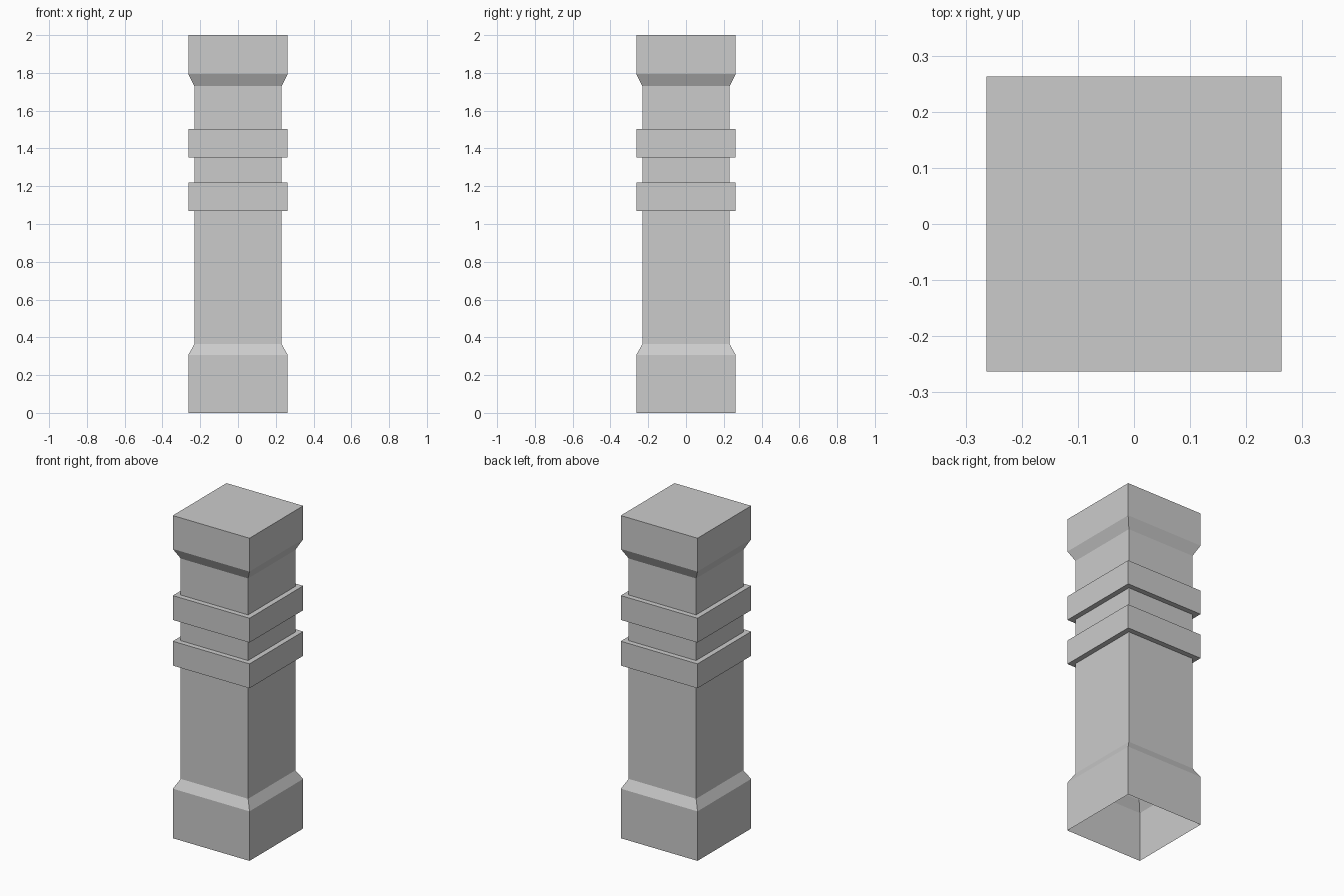
import bpy
import bmesh

cube = bpy.data.objects.get("Cube")
if cube:
    bpy.data.objects.remove(cube, do_unlink=True)

stone = bpy.data.materials.new("stone grey")
stone.use_nodes = True
stone.diffuse_color = (0.6, 0.6, 0.6, 1)
stone.node_tree.nodes["Principled BSDF"].inputs["Base Color"].default_value = (0.6, 0.6, 0.6, 1)

WIDE, SHAFT = 0.263, 0.231  # half widths


def square_loft(name, profile, cap_top=False):
    """Stack square rings of (half width, height) and skin them."""
    bm = bmesh.new()
    rings = [[bm.verts.new((sx * w, sy * w, z))
              for sx, sy in ((-1, -1), (1, -1), (1, 1), (-1, 1))]
             for w, z in profile]
    for low, high in zip(rings, rings[1:]):
        for i in range(4):
            j = (i + 1) % 4
            bm.faces.new((low[i], low[j], high[j], high[i]))
    if cap_top:
        bm.faces.new(rings[-1])
    mesh = bpy.data.meshes.new(name)
    bm.to_mesh(mesh)
    bm.free()
    mesh.materials.append(stone)
    obj = bpy.data.objects.new(name, mesh)
    bpy.context.collection.objects.link(obj)
    return obj


# Hollow base, open underneath, with a sloped shoulder
square_loft("base", [(WIDE, 0), (WIDE, 0.307), (SHAFT, 0.364)])

# Plain shaft
square_loft("shaft", [(SHAFT, 0.364), (SHAFT, 1.73)])

# Two raised bands around the shaft
for name, bottom, top in (("lower_band", 1.07, 1.221), ("upper_band", 1.353, 1.504)):
    square_loft(name, [(SHAFT, bottom), (WIDE, bottom), (WIDE, top), (SHAFT, top)])

# Flared cap with a flat top
square_loft("cap", [(SHAFT, 1.73), (WIDE, 1.793), (WIDE, 2)], cap_top=True)
